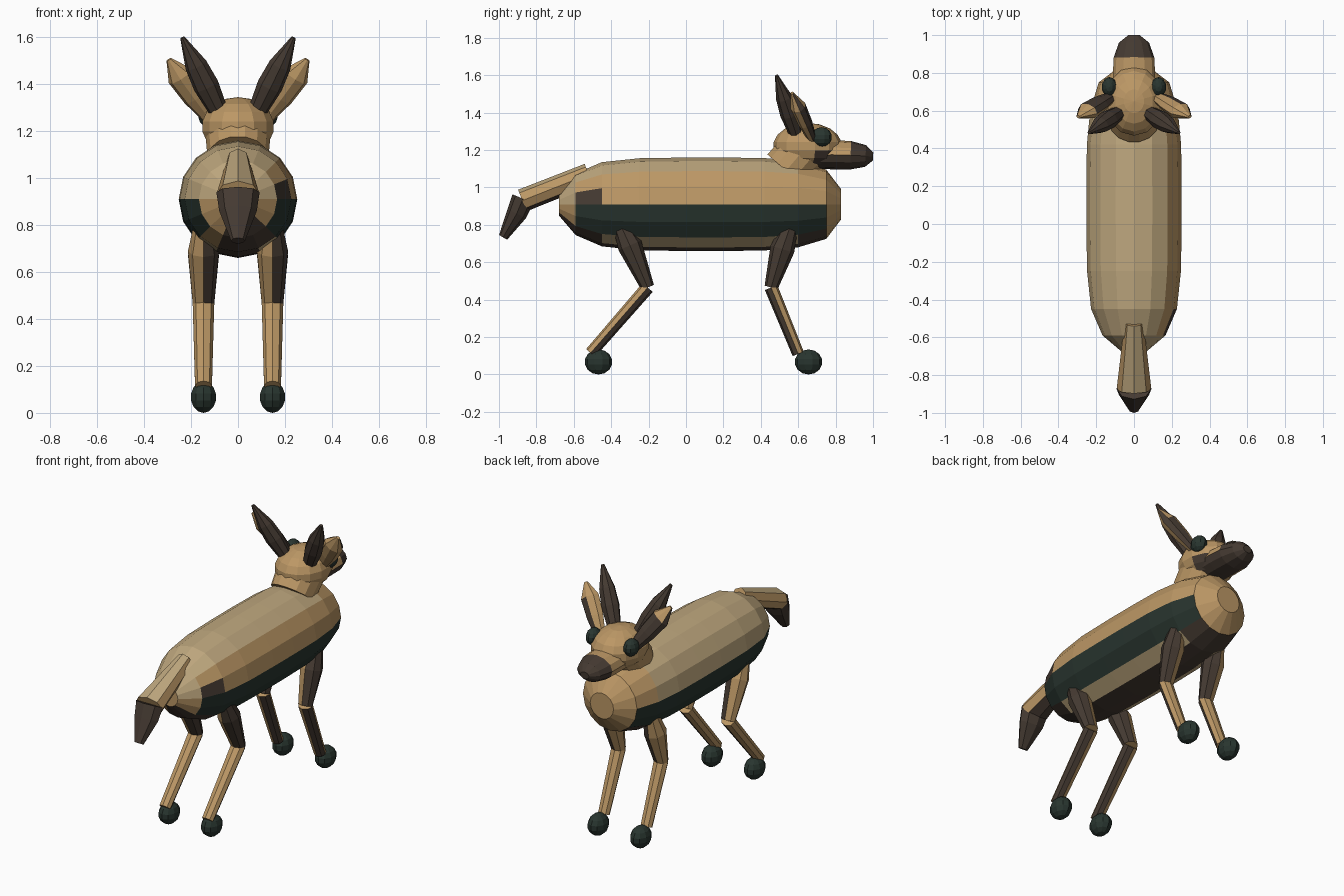
import bpy, bmesh, math
from mathutils import Vector, Matrix

cube = bpy.data.objects.get("Cube")
if cube:
    bpy.data.objects.remove(cube, do_unlink=True)


def material(name, rgb):
    m = bpy.data.materials.new(name)
    m.use_nodes = True
    m.diffuse_color = (*rgb, 1)
    m.node_tree.nodes["Principled BSDF"].inputs["Base Color"].default_value = (*rgb, 1)
    return m


TAN, PALE, BROWN, GREEN = range(4)
MATERIALS = [
    material("warm tan", (0.5, 0.31, 0.13)),
    material("pale tan", (0.52, 0.39, 0.21)),
    material("dark brown", (0.06, 0.043, 0.032)),
    material("dark green", (0.022, 0.036, 0.029)),
]


def finish(name, bm, rule):
    """Colour each face by rule(centre, normal) and make the object."""
    bmesh.ops.recalc_face_normals(bm, faces=bm.faces)
    bm.normal_update()
    for f in bm.faces:
        f.material_index = rule(f.calc_center_median(), f.normal)
        f.smooth = False
    mesh = bpy.data.meshes.new(name)
    bm.to_mesh(mesh)
    bm.free()
    for m in MATERIALS:
        mesh.materials.append(m)
    obj = bpy.data.objects.new(name, mesh)
    bpy.context.scene.collection.objects.link(obj)
    return obj


def loft(name, stations, sides, rule):
    """Tube through stations of (point, side radius, depth radius)."""
    bm = bmesh.new()
    points = [Vector(s[0]) for s in stations]
    rings = []
    for i, (_, rx, ry) in enumerate(stations):
        t = (points[min(i + 1, len(points) - 1)] - points[max(i - 1, 0)]).normalized()
        side = (Vector((1, 0, 0)) - t * t.x).normalized()
        up = side.cross(t)
        angles = [math.tau * k / sides for k in range(sides)]
        rings.append([bm.verts.new(points[i] + side * rx * math.cos(a) + up * ry * math.sin(a))
                      for a in angles])
    for a, b in zip(rings, rings[1:]):
        for k in range(sides):
            n = (k + 1) % sides
            bm.faces.new((a[k], a[n], b[n], b[k]))
    bm.faces.new(rings[0])
    bm.faces.new(rings[-1])
    return finish(name, bm, rule)


def ball(name, centre, radii, rule, u=10, v=7):
    bm = bmesh.new()
    bmesh.ops.create_uvsphere(bm, u_segments=u, v_segments=v, radius=1,
                              matrix=Matrix.LocRotScale(Vector(centre), None, Vector(radii)))
    return finish(name, bm, rule)


def only(colour):
    return lambda c, n: colour


# Body: barrel with a dark flank band, pale lower stripe and dark belly
MID = 0.91


def body_colour(c, n):
    inner = -0.45 < c.y < 0.62
    if abs(n.y) > 0.95:
        return TAN
    if c.z > MID:
        if c.y < -0.45 and c.x > 0.12 and c.z < 1.0:
            return BROWN
        return PALE if c.y < 0.62 and n.x < 0.65 else TAN
    angle = math.degrees(math.atan2(MID - c.z, abs(c.x)))
    if angle < 45:
        return GREEN if -0.6 < c.y < 0.76 else TAN
    if angle < 67 and inner:
        return PALE
    if c.y < -0.45 and c.x < -0.05:
        return TAN
    return BROWN if c.y < 0.76 else TAN


profile = [(-0.68, 0.06), (-0.59, 0.165), (-0.45, 0.225), (-0.25, 0.246), (0, 0.25),
           (0.2, 0.25), (0.42, 0.247), (0.6, 0.23), (0.75, 0.185), (0.83, 0.08)]
loft("body", [((0, y, MID), r * 1.01, r) for y, r in profile], 16, body_colour)

# Neck and head
loft("neck", [((0, 0.535, 1.09), 0.13, 0.135), ((0, 0.63, 1.2), 0.14, 0.135)], 14, only(TAN))
ball("skull", (0, 0.65, 1.22), (0.158, 0.185, 0.125),
     lambda c, n: BROWN if c.z < 1.18 and c.y > 0.66 and n.x > -0.3 else TAN, 14, 9)


def muzzle_colour(c, n):
    return BROWN if c.y > 0.88 or (c.z < 1.19 and n.x > -0.3) else TAN


loft("muzzle", [((0, 0.62, 1.17), 0.11, 0.07), ((0, 0.78, 1.175), 0.112, 0.078),
                ((0, 0.88, 1.172), 0.108, 0.076), ((0, 0.96, 1.168), 0.08, 0.058),
                ((0, 1.0, 1.165), 0.03, 0.022)], 12, muzzle_colour)

# Tail: two bent sections
loft("tail_base", [((0, -0.52, 1.07), 0.05, 0.06), ((0, -0.875, 0.93), 0.092, 0.062)], 8,
     lambda c, n: BROWN if n.z < -0.75 and c.y > -0.85 else (PALE if n.z > 0.6 else TAN))
loft("tail_tip", [((0, -0.872, 0.94), 0.092, 0.06), ((0, -0.905, 0.86), 0.08, 0.055),
                  ((0, -0.978, 0.733), 0.03, 0.025)], 8, only(BROWN))


# Leg colours: the faces turned to +x are dark
def thigh_colour(c, n):
    return BROWN if n.x > 0.05 else TAN


def shin_colour(c, n):
    return BROWN if n.x > 0.2 and n.z < 0.1 else TAN


# (top, thigh, knee, ankle, hoof) as y, z
LEGS = {
    "front": ((0.56, 0.8), (0.515, 0.67), (0.455, 0.465), (0.6, 0.11), 0.655),
    "rear": ((-0.355, 0.81), (-0.3, 0.69), (-0.205, 0.465), (-0.51, 0.115), -0.468),
}

for sign, where in ((1, "left"), (-1, "right")):
    x = 0.147 * sign
    for pair, (top, thigh, knee, ankle, hoof) in LEGS.items():
        loft(f"{pair}_upper_leg_{where}",
             [((x, *top), 0.04, 0.042), ((x, *thigh), 0.066, 0.066), ((x, *knee), 0.046, 0.036)],
             8, thigh_colour)
        loft(f"{pair}_lower_leg_{where}",
             [((x, *knee), 0.046, 0.036), ((x, *ankle), 0.036, 0.032)], 8, shin_colour)
        ball(f"{pair}_hoof_{where}", (x, hoof, 0.067), (0.057, 0.074, 0.067), only(GREEN))

    # Eyes
    ball(f"eye_{where}", (0.13 * sign, 0.725, 1.27), (0.042, 0.055, 0.052), only(GREEN))

    # Horns, swept back
    base, tip = Vector((0.08 * sign, 0.59, 1.28)), Vector((0.24 * sign, 0.482, 1.605))
    loft(f"horn_{where}",
         [(base.lerp(tip, t), r, r * 0.9) for t, r in
          ((0, 0.04), (0.35, 0.055), (0.62, 0.048), (0.98, 0.01))], 8, only(BROWN))

    # Ears, pale behind and dark inside
    base, tip = Vector((0.12 * sign, 0.675, 1.26)), Vector((0.298 * sign, 0.565, 1.51))
    loft(f"ear_{where}",
         [(base.lerp(tip, t), r, r * 0.7) for t, r in
          ((0, 0.035), (0.35, 0.055), (0.7, 0.06), (0.98, 0.012))], 8,
         lambda c, n: TAN if n.y < -0.2 or c.z > 1.47 or (c.x > 0 and n.z > 0.25) else BROWN)
